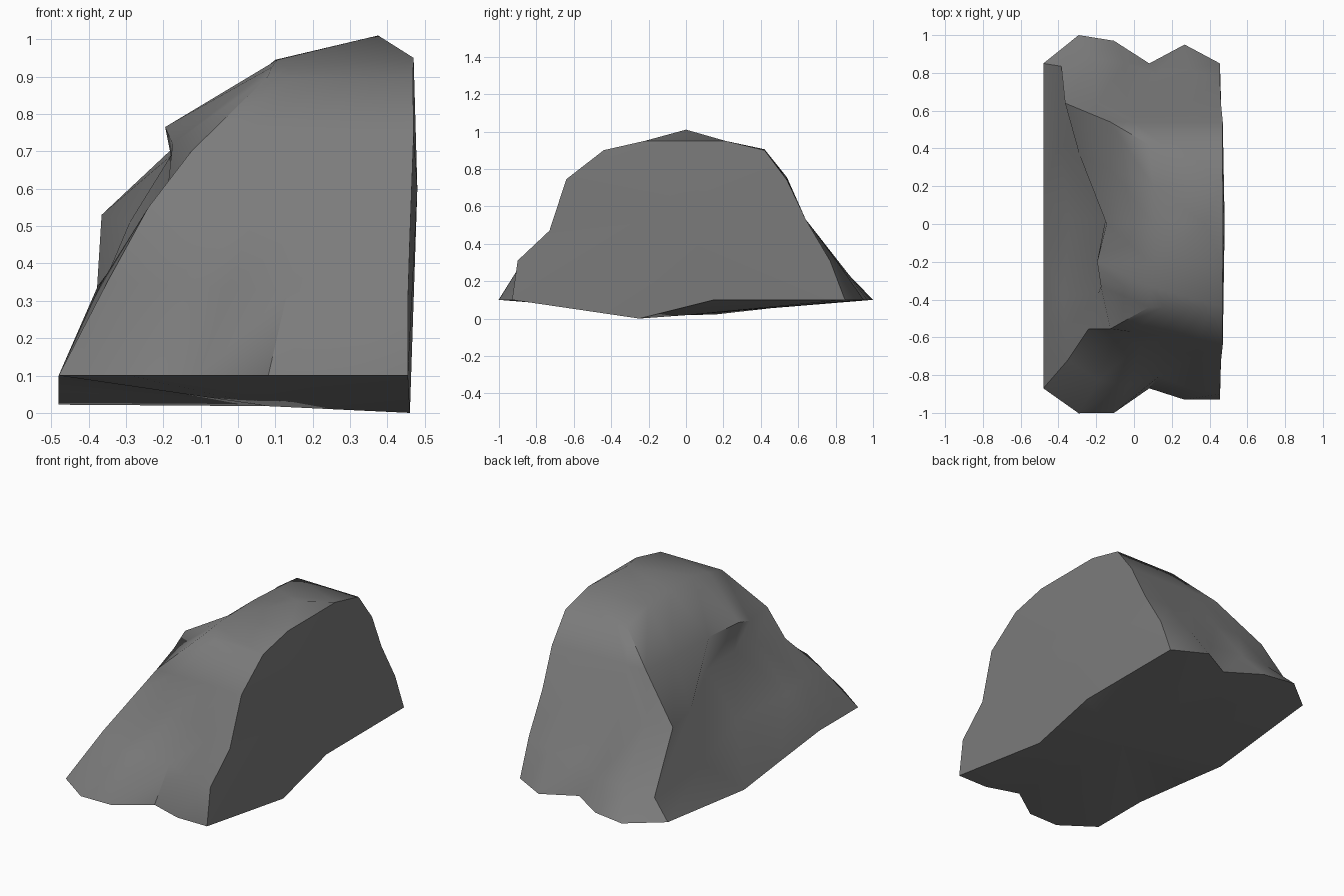
import bpy, bmesh, math
from mathutils import Vector

if "Cube" in bpy.data.objects:
    bpy.data.objects.remove(bpy.data.objects["Cube"])

# Each level runs from the base to the shoulder of the rock:
# back-right corner, back-left corner, gully crease, hollow, spur, dip, front-left corner, front-right corner
LEVELS = [
    [(.455, .85, .1), (-.48, .85, .1), (-.48, .16, .022), (-.48, -.16, .06), (-.48, -.52, .1),
     (-.48, -.7, .1), (-.48, -.87, .1), (.455, -.93, .1)],
    [(.455, .77, .31), (-.385, .835, .21), (-.4, .42, .25), (-.34, .03, .33), (-.375, -.38, .34),
     (-.365, -.56, .35), (-.35, -.72, .35), (.455, -.9, .31)],
    [(.46, .64, .53), (-.365, .64, .53), (-.29, .37, .51), (-.15, .03, .57), (-.16, -.21, .59),
     (-.19, -.37, .585), (-.24, -.555, .55), (.46, -.73, .47)],
    [(.47, .54, .74), (-.125, .54, .755), (-.125, .29, .735), (-.145, 0, .745), (-.195, -.2, .765),
     (-.175, -.33, .72), (-.125, -.555, .7), (.47, -.64, .745)],
    [(.468, .42, .9), (.08, .42, .905), (.1, .2, .935), (.1, 0, .945), (.105, -.22, .945),
     (.09, -.33, .925), (.08, -.44, .9), (.468, -.44, .9)],
]
BACK_BULGE, BACK_FADE = (.1, 0, .12, .15), (1, .35, 0, 0, 0)
FRONT_BULGE, FRONT_FADE = (-.12, -.106, .036, -.012), (1, .6, .1, 0, 0)


def side(a, b, bulge, fade):
    """Points between two corners, pushed in or out along y."""
    a, b = Vector(a), Vector(b)
    return [a.lerp(b, (i + 1) / 5) + Vector((0, d * fade, 0)) for i, d in enumerate(bulge)]


bm = bmesh.new()
rings = []
for lvl, fb, ff in zip(LEVELS, BACK_FADE, FRONT_FADE):
    pts = [lvl[0], *side(lvl[0], lvl[1], BACK_BULGE, fb), *lvl[1:7],
           *side(lvl[6], lvl[7], FRONT_BULGE, ff), lvl[7]]
    rings.append([bm.verts.new(p) for p in pts])


def fan(centre, loop, closed=True):
    c = bm.verts.new(centre)
    ends = loop[1:] + loop[:1] if closed else loop[1:]
    for a, b in zip(loop, ends):
        bm.faces.new((c, a, b))


# back, gully and front skin
for lo, hi in zip(rings, rings[1:]):
    for i in range(len(lo) - 1):
        bm.faces.new((lo[i], lo[i + 1], hi[i + 1], hi[i]))

# crown
top = rings[-1]
top_back, top_front = bm.verts.new((.47, .21, .95)), bm.verts.new((.47, -.22, .95))
bm.faces.new(top[0:7] + [top_back])
bm.faces.new(top[8:16] + [top_front])
fan((.375, 0, 1.01), [top_back, top[6], top[7], top[8], top_front])

# broken right face and underside
low_front, low_back = bm.verts.new((.46, -.25, 0)), bm.verts.new((.456, .15, .1))
fan((.48, 0, .6), [r[0] for r in rings] + [top_back, top_front]
    + [r[-1] for r in reversed(rings)] + [low_front, low_back])
fan((.08, 0, .018), rings[0] + [low_front, low_back])

bmesh.ops.recalc_face_normals(bm, faces=bm.faces[:])
mesh = bpy.data.meshes.new("rock")
bm.to_mesh(mesh)
bm.free()
rock = bpy.data.objects.new("rock", mesh)
bpy.context.collection.objects.link(rock)

stone = bpy.data.materials.new("grey stone")
stone.diffuse_color = (.2, .2, .2, 1)
stone.use_nodes = True
stone.node_tree.nodes["Principled BSDF"].inputs["Base Color"].default_value = stone.diffuse_color
mesh.materials.append(stone)

bpy.context.view_layer.objects.active = rock
rock.select_set(True)
bpy.ops.object.shade_smooth_by_angle(angle=math.radians(44))
